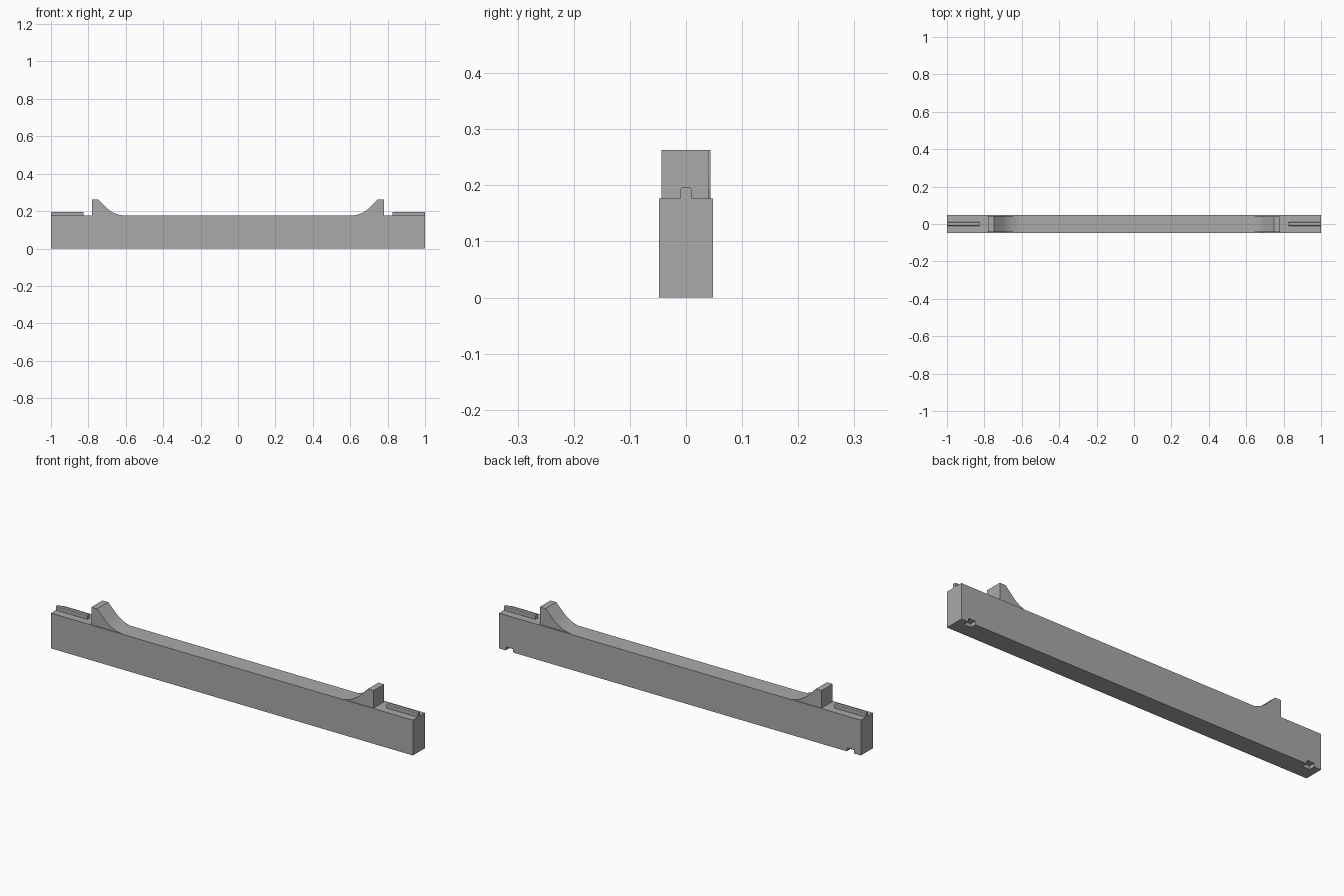
import bpy
import bmesh
from math import sin, cos, pi

default = bpy.data.objects.get("Cube")
if default:
    bpy.data.objects.remove(default, do_unlink=True)

LENGTH, HALF_WIDTH, TOP = 2.0, 0.048, 0.176

grey = bpy.data.materials.new("plain grey")
grey.use_nodes = True
grey.diffuse_color = (0.4, 0.4, 0.4, 1)
grey.node_tree.nodes["Principled BSDF"].inputs["Base Color"].default_value = (0.4, 0.4, 0.4, 1)


def finish(name, bm):
    bmesh.ops.recalc_face_normals(bm, faces=bm.faces)
    mesh = bpy.data.meshes.new(name)
    bm.to_mesh(mesh)
    bm.free()
    mesh.materials.append(grey)
    obj = bpy.data.objects.new(name, mesh)
    bpy.context.collection.objects.link(obj)
    return obj


def box(name, x0, x1, y0, y1, z0, z1):
    bm = bmesh.new()
    bmesh.ops.create_cube(bm, size=1)
    for v in bm.verts:
        v.co = ((x0 + x1) / 2 + v.co.x * (x1 - x0),
                (y0 + y1) / 2 + v.co.y * (y1 - y0),
                (z0 + z1) / 2 + v.co.z * (z1 - z0))
    return finish(name, bm)


def extrude_profile(name, points, y0, y1):
    """Extrude an x-z outline between two y positions."""
    bm = bmesh.new()
    face = bm.faces.new([bm.verts.new((x, y0, z)) for x, z in points])
    out = bmesh.ops.extrude_face_region(bm, geom=[face])
    for v in out["geom"]:
        if isinstance(v, bmesh.types.BMVert):
            v.co.y = y1
    return finish(name, bm)


# Long beam
beam = box("beam", -LENGTH / 2, LENGTH / 2, -HALF_WIDTH, HALF_WIDTH, 0, TOP)

# Small pockets in the lower back edge, near both ends
for side in (-1, 1):
    cutter = box("pocket_cutter", side * 0.942 - 0.02, side * 0.942 + 0.02,
                 HALF_WIDTH - 0.03, HALF_WIDTH + 0.02, -0.02, 0.018)
    cutter.hide_render = True
    cut = beam.modifiers.new("pocket", "BOOLEAN")
    cut.operation = "DIFFERENCE"
    cut.solver = "EXACT"
    cut.object = cutter
    bpy.context.view_layer.objects.active = beam
    bpy.ops.object.modifier_apply(modifier=cut.name)
    bpy.data.objects.remove(cutter, do_unlink=True)

# Raised stops: upright outer face, flat tip, slope easing into the beam
radius, steps = 0.147, 10
for side, label, back in ((-1, "right", 0.044), (1, "left", 0.04)):
    outline = [(0.78, TOP), (0.78, 0.263), (0.748, 0.263)]
    for i in range(steps, -1, -1):
        a = pi / 4 * i / steps
        outline.append((0.6 + radius * sin(a), TOP + radius * (1 - cos(a))))
    stop = extrude_profile(label + "_stop", [(side * x, z) for x, z in outline], -0.044, back)
    bpy.ops.object.select_all(action="DESELECT")
    stop.select_set(True)
    bpy.context.view_layer.objects.active = stop
    bpy.ops.object.shade_smooth_by_angle(angle=pi / 9)

    # Narrow locating rib on the end ledge, with eased top edges
    ends = sorted((side * 0.826, side * LENGTH / 2))
    rib = box(label + "_rib", *ends, -0.0095, 0.0095, TOP, 0.196)
    bm = bmesh.new()
    bm.from_mesh(rib.data)
    top_edges = [e for e in bm.edges
                 if all(v.co.z > 0.19 for v in e.verts)
                 and abs(e.verts[0].co.x - e.verts[1].co.x) > 0.1]
    bmesh.ops.bevel(bm, geom=top_edges, offset=0.003, segments=3, profile=0.5, affect="EDGES")
    bm.to_mesh(rib.data)
    bm.free()
